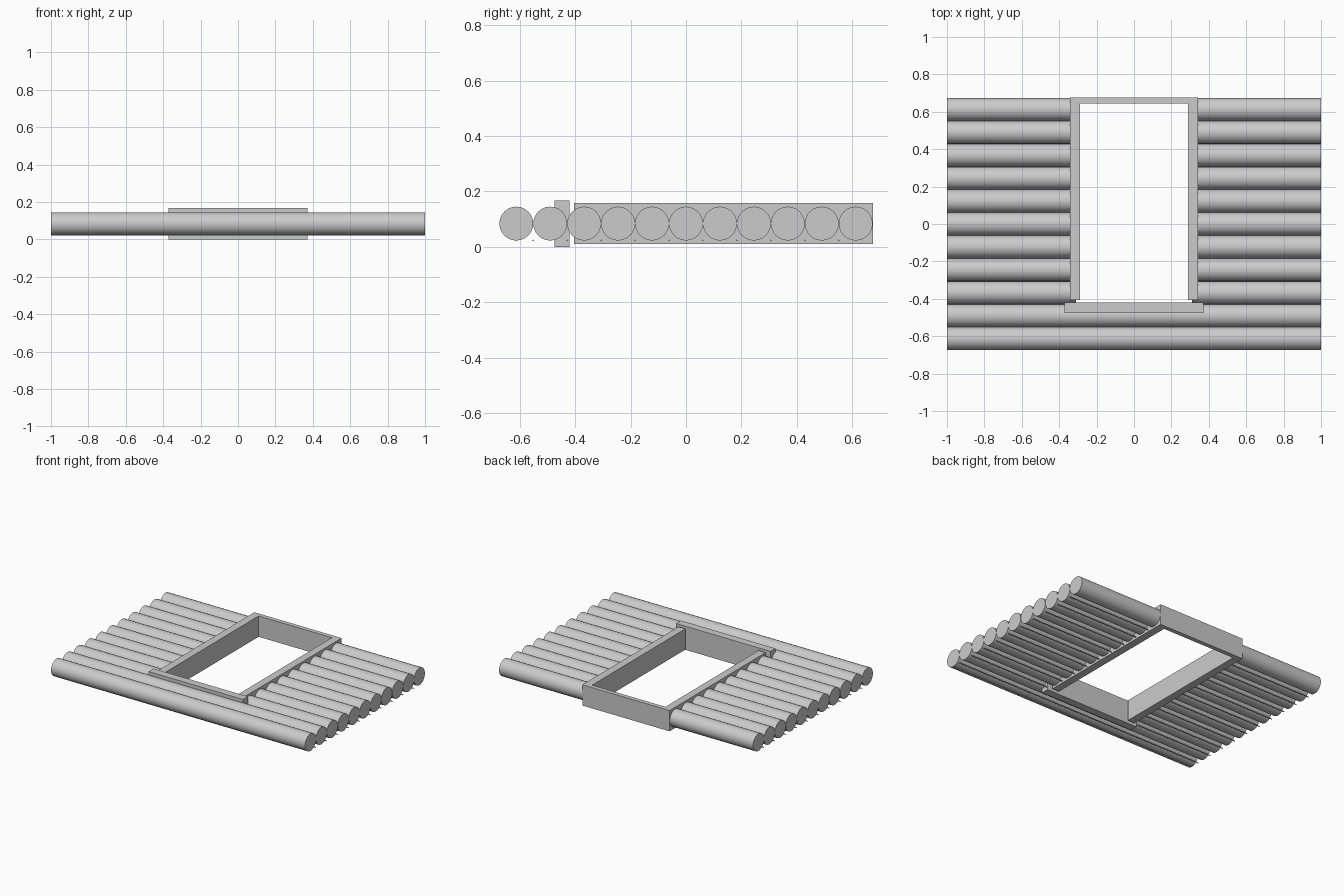
import bpy
import math

cube = bpy.data.objects.get("Cube")
if cube:
    bpy.data.objects.remove(cube, do_unlink=True)

grey = bpy.data.materials.new("pale grey")
grey.use_nodes = True
COLOUR = (0.6, 0.6, 0.6, 1)
grey.diffuse_color = COLOUR
grey.node_tree.nodes["Principled BSDF"].inputs["Base Color"].default_value = COLOUR

RADIUS = 0.0612
PITCH = 0.1225
FIRST_Y = -0.6125
LOG_Z = 0.084
OPENING = 0.31


def rod(name, x0, x1, y, z, radius, sides):
    """Round bar lying along x."""
    bpy.ops.mesh.primitive_cylinder_add(
        vertices=sides, radius=radius, depth=x1 - x0,
        location=((x0 + x1) / 2, y, z), rotation=(0, math.pi / 2, 0))
    ob = bpy.context.object
    ob.name = name
    ob.data.materials.append(grey)
    bpy.ops.object.shade_smooth_by_angle(angle=math.radians(40))


def box(name, low, high):
    """Box between two opposite corners."""
    bpy.ops.mesh.primitive_cube_add(
        size=1, location=[(a + b) / 2 for a, b in zip(low, high)])
    ob = bpy.context.object
    ob.name = name
    ob.scale = [b - a for a, b in zip(low, high)]
    bpy.ops.object.transform_apply(location=False, rotation=False, scale=True)
    ob.data.materials.append(grey)


# Log wall: two full courses, then courses split by the window opening,
# with a thin sealing cord under each joint
for i in range(11):
    y = FIRST_Y + i * PITCH
    if i < 2:
        spans = [("full", -1, 1)]
    else:
        spans = [("right", -1, -OPENING), ("left", OPENING, 1)]
    for side, x0, x1 in spans:
        rod(f"{side}_log_{i + 1}", x0, x1, y, LOG_Z, RADIUS, 24)
        cord_y = y - PITCH / 2 if i else y
        rod(f"{side}_cord_{i + 1}", x0, x1, cord_y, 0.023, 0.003, 8)

# Window frame: two jambs, a head board and a wider sill
for side, x in (("right", -0.316), ("left", 0.316)):
    box(f"{side}_jamb", (x - 0.0275, -0.405, 0.01), (x + 0.0275, 0.675, 0.158))
box("head_board", (-0.2885, 0.644, 0.01), (0.2885, 0.675, 0.158))
box("window_sill", (-0.372, -0.475, 0), (0.372, -0.42, 0.168))
